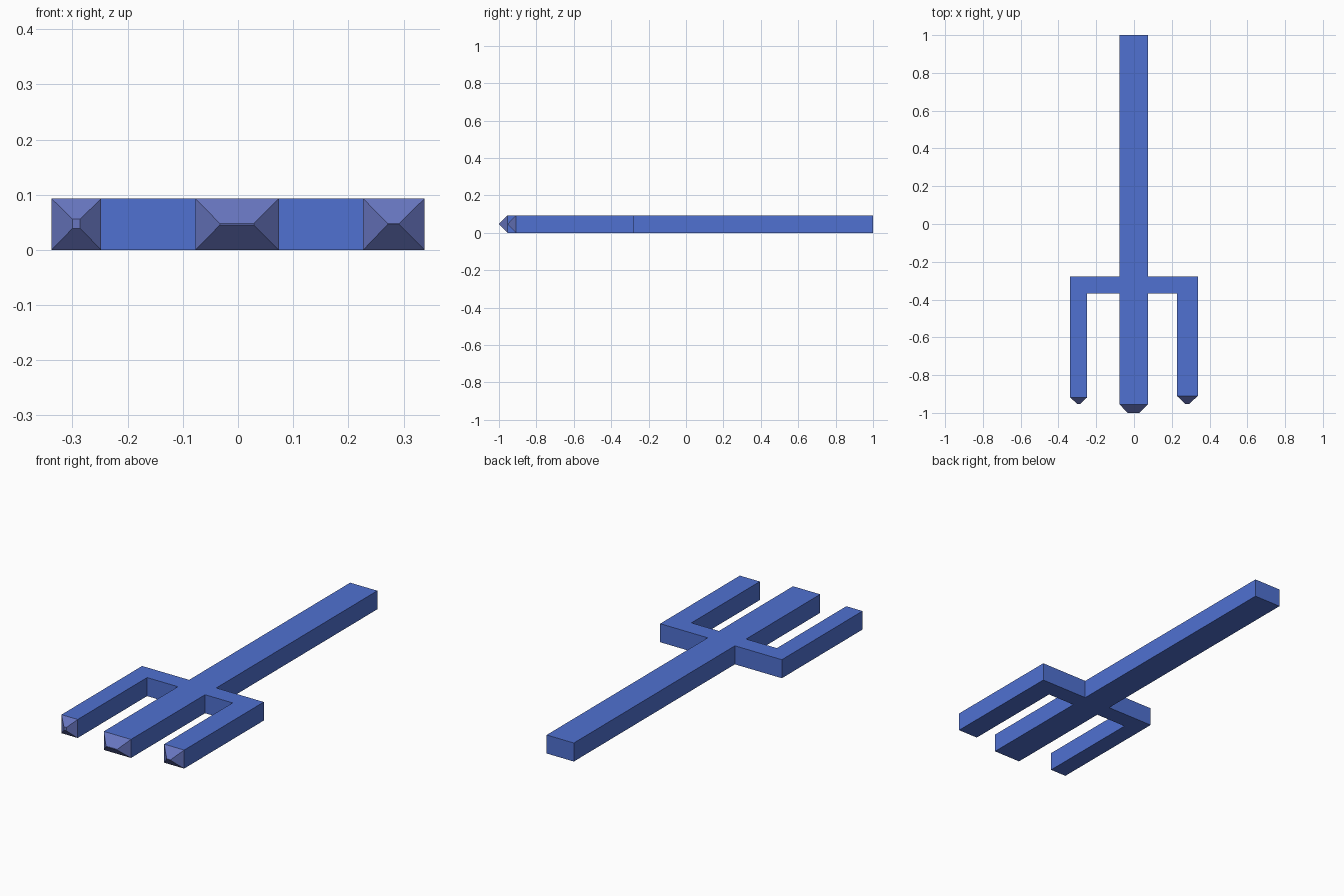
import bpy
import bmesh

cube = bpy.data.objects.get("Cube")
if cube:
    bpy.data.objects.remove(cube, do_unlink=True)

HEIGHT = 0.093


def make_material(name, color):
    mat = bpy.data.materials.new(name)
    mat.use_nodes = True
    mat.diffuse_color = color
    mat.node_tree.nodes["Principled BSDF"].inputs["Base Color"].default_value = color
    return mat


def finish(bm, name, mat):
    bmesh.ops.recalc_face_normals(bm, faces=bm.faces)
    mesh = bpy.data.meshes.new(name)
    bm.to_mesh(mesh)
    bm.free()
    mesh.materials.append(mat)
    obj = bpy.data.objects.new(name, mesh)
    bpy.context.collection.objects.link(obj)
    return obj


blue = make_material("blue", (0.080, 0.165, 0.640, 1))
tip_blue = make_material("greyish blue", (0.138, 0.181, 0.527, 1))


# Shaft, crossbar and three prongs: one outline extruded upward
def fork_body(outline):
    bm = bmesh.new()
    face = bm.faces.new([bm.verts.new((x, y, 0)) for x, y in outline])
    top = bmesh.ops.extrude_face_region(bm, geom=[face])
    verts = [v for v in top["geom"] if isinstance(v, bmesh.types.BMVert)]
    bmesh.ops.translate(bm, verts=verts, vec=(0, 0, HEIGHT))
    return finish(bm, "fork_body", blue)


# Prong tip: a blunt pyramid pointing forward
def prong_tip(name, base_x, base_y, end_x, end_y, end_z):
    bm = bmesh.new()

    def ring(xs, y, zs):
        corners = ((0, 0), (1, 0), (1, 1), (0, 1))
        return [bm.verts.new((xs[i], y, zs[j])) for i, j in corners]

    a = ring(base_x, base_y, (0, HEIGHT))
    b = ring(end_x, end_y, end_z)
    for i in range(4):
        j = (i + 1) % 4
        bm.faces.new((a[i], a[j], b[j], b[i]))
    bm.faces.new(b)
    bm.faces.new(a[::-1])
    return finish(bm, name, tip_blue)


right_x, mid_x, left_x = (-0.338, -0.248), (-0.077, 0.074), (0.227, 0.338)
right_y, mid_y, left_y = -0.918, -0.955, -0.910
bar_back, bar_front = -0.278, -0.367

fork_body([
    (mid_x[0], 1), (mid_x[0], bar_back), (right_x[0], bar_back),
    (right_x[0], right_y), (right_x[1], right_y), (right_x[1], bar_front),
    (mid_x[0], bar_front), (mid_x[0], mid_y), (mid_x[1], mid_y),
    (mid_x[1], bar_front), (left_x[0], bar_front), (left_x[0], left_y),
    (left_x[1], left_y), (left_x[1], bar_back), (mid_x[1], bar_back),
    (mid_x[1], 1),
])

prong_tip("right_prong_tip", right_x, right_y, (-0.300, -0.286), -0.953, (0.039, 0.056))
prong_tip("middle_prong_tip", mid_x, mid_y, (-0.033, 0.029), -1.0, (0.045, 0.048))
prong_tip("left_prong_tip", left_x, left_y, (0.271, 0.292), -0.953, (0.046, 0.048))
